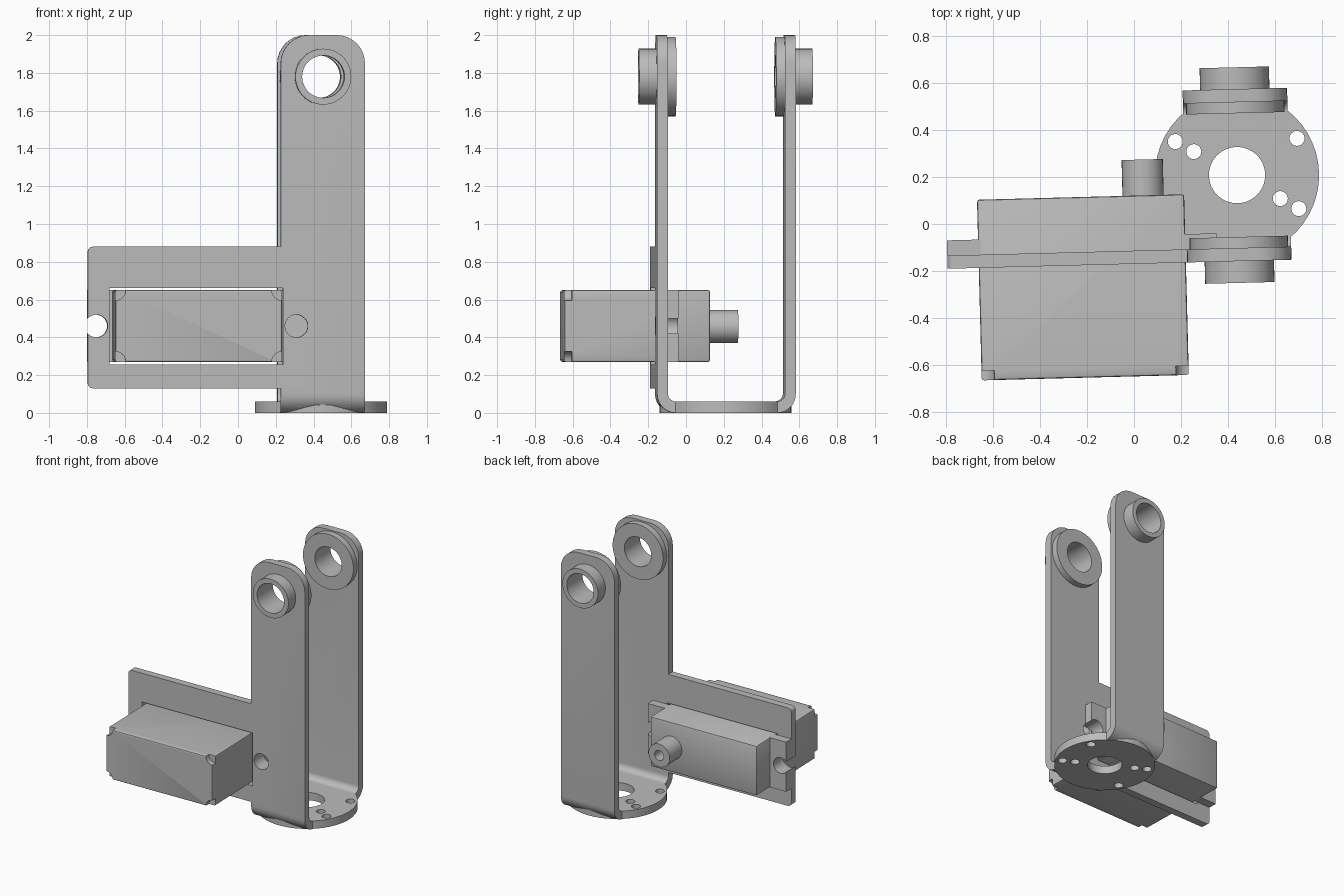
import bpy, bmesh, math
from mathutils import Matrix

if "Cube" in bpy.data.objects:
    bpy.data.objects.remove(bpy.data.objects["Cube"])

grey = bpy.data.materials.new("plain grey")
grey.use_nodes = True
grey.diffuse_color = (0.5, 0.5, 0.5, 1)
grey.node_tree.nodes["Principled BSDF"].inputs["Base Color"].default_value = (0.5, 0.5, 0.5, 1)


def prism(name, outline, axis, a, b):
    """Extrude a 2D outline along an axis from a to b."""
    place = {"x": lambda u, v, w: (w, u, v),
             "y": lambda u, v, w: (u, w, v),
             "z": lambda u, v, w: (u, v, w)}[axis]
    bm = bmesh.new()
    low = [bm.verts.new(place(u, v, a)) for u, v in outline]
    high = [bm.verts.new(place(u, v, b)) for u, v in outline]
    bm.faces.new(low)
    bm.faces.new(high)
    n = len(outline)
    for i in range(n):
        j = (i + 1) % n
        bm.faces.new((low[i], low[j], high[j], high[i]))
    bmesh.ops.recalc_face_normals(bm, faces=bm.faces)
    mesh = bpy.data.meshes.new(name)
    bm.to_mesh(mesh)
    bm.free()
    mesh.materials.append(grey)
    ob = bpy.data.objects.new(name, mesh)
    bpy.context.collection.objects.link(ob)
    return ob


def arc(cx, cy, r, start, end, steps):
    return [(cx + r * math.cos(math.radians(start + (end - start) * i / steps)),
             cy + r * math.sin(math.radians(start + (end - start) * i / steps)))
            for i in range(steps + 1)]


def circle(cx, cy, r, n=48):
    return arc(cx, cy, r, 0, 360, n)[:-1]


def rect(x0, x1, y0, y1, radii=(0, 0, 0, 0)):
    """Rectangle with corner radii: low-left, low-right, top-right, top-left."""
    pts = []
    corners = [(x0, y0, 1, 1), (x1, y0, -1, 1), (x1, y1, -1, -1), (x0, y1, 1, -1)]
    for k, ((x, y, sx, sy), r) in enumerate(zip(corners, radii)):
        pts += arc(x + sx * r, y + sy * r, r, 180 + 90 * k, 270 + 90 * k, 8) if r else [(x, y)]
    return pts


def apply(ob, mod):
    bpy.context.view_layer.objects.active = ob
    bpy.ops.object.modifier_apply(modifier=mod.name)


def combine(ob, other, operation="DIFFERENCE"):
    mod = ob.modifiers.new("cut", "BOOLEAN")
    mod.operation, mod.solver, mod.object = operation, "EXACT", other
    apply(ob, mod)
    bpy.data.objects.remove(other)


def finish(ob):
    ob.data.transform(Matrix.Rotation(math.radians(1.5), 4, "Z"))
    bpy.ops.object.select_all(action="DESELECT")
    ob.select_set(True)
    bpy.context.view_layer.objects.active = ob
    bpy.ops.object.shade_smooth_by_angle(angle=math.radians(30))


CX, CY = 0.445, 0.197          # axis of the upright fork
HALF, OUT, INN = 0.223, 0.367, 0.311
LEFT, RIGHT = CX - HALF, CX + HALF
FRONT, FRONT_IN = CY - OUT, CY - INN
PIVOT_Z, SERVO_Z = 1.78, 0.46
FLOOR = 0.06

# U-shaped fork with bent lower corners and rounded tops
outer = rect(CY - OUT, CY + OUT, 0, 2, (0.1, 0.1, 0, 0))
inner = rect(CY - INN, CY + INN, FLOOR, 2.1, (0.045, 0.045, 0, 0))
bracket = prism("bracket", outer, "x", LEFT, RIGHT)
combine(bracket, prism("inside", inner, "x", LEFT - 1, RIGHT + 1))
combine(bracket, prism("tops", rect(LEFT, RIGHT, -1, 2, (0, 0, 0.15, 0.15)), "y", -1, 1), "INTERSECT")

# Round base flange and side arm joined to the fork
combine(bracket, prism("base", circle(CX, CY, 0.35), "z", 0, FLOOR), "UNION")
arm = rect(-0.8, LEFT + 0.1, 0.13, 0.88, (0.03, 0, 0, 0.03))
combine(bracket, prism("arm", arm, "y", FRONT, FRONT_IN), "UNION")

# Servo window and mounting holes
combine(bracket, prism("window", rect(-0.686, 0.233, 0.255, 0.66), "y", -0.3, 0))
for x in (-0.755, 0.305):
    combine(bracket, prism("hole", circle(x, SERVO_Z, 0.06), "y", -0.3, 0))

# Holes in the base flange
combine(bracket, prism("hole", circle(CX, CY, 0.12), "z", -1, 0.15))
for r, angle in ((0.3, 30), (0.3, 150), (0.3, 210), (0.3, 330), (0.21, 150), (0.21, 330)):
    t = math.radians(angle)
    combine(bracket, prism("hole", circle(CX + r * math.cos(t), CY + r * math.sin(t), 0.032, 24),
                           "z", -1, 0.15))
combine(bracket, prism("pivot_hole", circle(CX, PIVOT_Z, 0.13), "y", -1, 1))
finish(bracket)

# Flanged bushings through the fork tops
for name, side in (("front_bushing", -1), ("rear_bushing", 1)):
    bush = prism(name, circle(CX, PIVOT_Z, 0.148), "y", *sorted((CY + side * 0.29, CY + side * 0.46)))
    flange = prism("flange", circle(CX, PIVOT_Z, 0.21), "y",
                   *sorted((CY + side * 0.264, CY + side * INN)))
    combine(bush, flange, "UNION")
    combine(bush, prism("bore", circle(CX, PIVOT_Z, 0.112), "y", -1, 1))
    finish(bush)

# Servo body with softened edges and notched front corners
X0, X1, Z0, Z1, Y0, Y1 = -0.667, 0.217, 0.27, 0.65, -0.65, 0.121
body = prism("servo_body", rect(X0, X1, Z0, Z1), "y", Y0, Y1)
bevel = body.modifiers.new("soft", "BEVEL")
bevel.width, bevel.segments = 0.01, 2
apply(body, bevel)
for x in (X0, X1):
    for z in (Z0, Z1):
        combine(body, prism("notch", circle(x, z, 0.055, 32), "y", Y0 - 0.1, Y0 + 0.04))
finish(body)

# Servo mounting ears with open notches
for name, x0, x1, hole in (("right_ear", -0.8, X0 + 0.02, -0.755), ("left_ear", X1 - 0.02, 0.35, 0.305)):
    ear = prism(name, rect(x0, x1, Z0, Z1), "y", FRONT_IN, FRONT_IN + 0.065)
    combine(ear, prism("slot", circle(hole, SERVO_Z, 0.06), "y", -0.3, 0.1))
    finish(ear)

# Output shaft with a blind screw hole
shaft = prism("output_shaft", circle(0.042, SERVO_Z - 0.003, 0.088, 32), "y", Y1 - 0.02, 0.274)
combine(shaft, prism("screw_hole", circle(0.042, SERVO_Z - 0.003, 0.038, 24), "y", Y1 + 0.02, 0.4))
finish(shaft)
